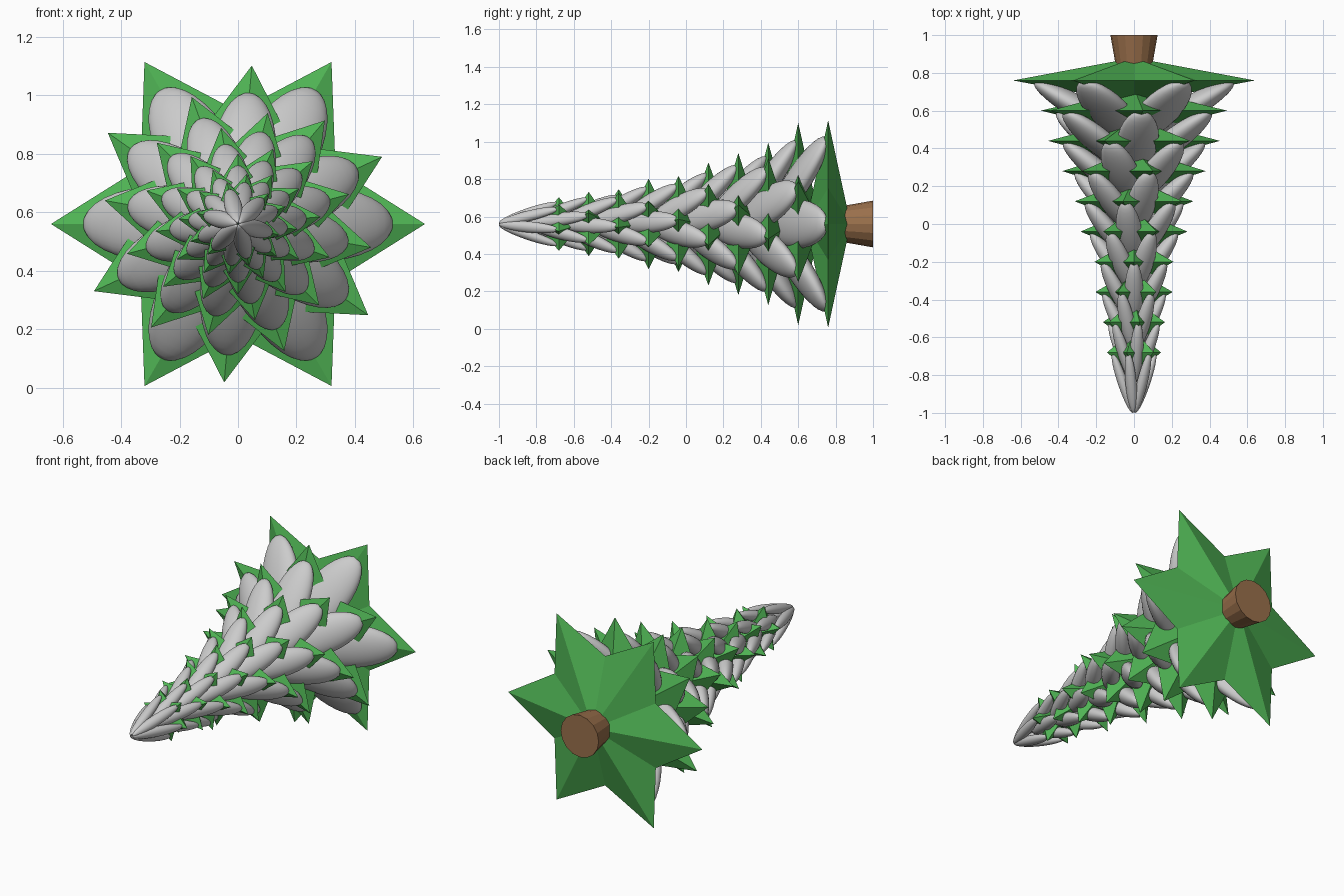
import bpy, bmesh, math
from mathutils import Matrix, Vector

if "Cube" in bpy.data.objects:
    bpy.data.objects.remove(bpy.data.objects["Cube"])

AXIS_Z = 0.56          # height of the long axis, which runs along y
TIERS, STEP, SHRINK, TWIST = 10, 0.16, 0.85, math.radians(25)


def material(name, rgb):
    m = bpy.data.materials.new(name)
    m.diffuse_color = (*rgb, 1)
    m.use_nodes = True
    m.node_tree.nodes["Principled BSDF"].inputs["Base Color"].default_value = m.diffuse_color
    return m


def add_object(name, bm, mat=None):
    bmesh.ops.recalc_face_normals(bm, faces=bm.faces)
    mesh = bpy.data.meshes.new(name)
    bm.to_mesh(mesh)
    bm.free()
    if mat:
        mesh.materials.append(mat)
    ob = bpy.data.objects.new(name, mesh)
    bpy.context.collection.objects.link(ob)
    return ob


def place(ob, tier):
    # each tier is narrower across the axis, same depth along it, and twisted
    s = SHRINK ** tier
    ob.matrix_world = (Matrix.Translation((0, 0.76 - STEP * tier, AXIS_Z))
                       @ Matrix.Rotation(-TWIST * tier, 4, 'Y')
                       @ Matrix.Diagonal((s, 1, s, 1)))


def star_mesh():
    # six-pointed star, ridged on both faces
    bm = bmesh.new()
    rim = []
    for i in range(12):
        r, a = (0.385 if i % 2 else 0.64), math.radians(30 * i)
        rim.append(bm.verts.new((r * math.cos(a), 0, r * math.sin(a))))
    for depth in (-0.12, 0.12):
        apex = bm.verts.new((0, depth, 0))
        for i in range(12):
            bm.faces.new((rim[i], rim[(i + 1) % 12], apex))
    return bm


def petals_mesh():
    # six tilted ellipsoids, one in front of each star point
    bm = bmesh.new()
    for i in range(6):
        m = (Matrix.Rotation(-math.radians(60 * i), 4, 'Y')
             @ Matrix.Translation((0.268, -0.16, 0))
             @ Matrix.Rotation(math.radians(30), 4, 'Z')
             @ Matrix.Diagonal((0.3, 0.063, 0.13, 1))
             @ Matrix.Rotation(math.radians(90), 4, 'Y'))
        bmesh.ops.create_uvsphere(bm, u_segments=32, v_segments=16, radius=1, matrix=m)
    return bm


green = material("leaf_green", (0.08, 0.46, 0.09))
brown = material("bark_brown", (0.32, 0.16, 0.07))

# leaf stars and petals
for t in range(TIERS):
    place(add_object(f"leaf_star_{t + 1}", star_mesh(), green), t)
    ob = add_object(f"petals_{t + 1}", petals_mesh())
    place(ob, t)
    ob.data.polygons.foreach_set("use_smooth", [True] * len(ob.data.polygons))

# trunk stub at the back
bm = bmesh.new()
bmesh.ops.create_cone(bm, cap_ends=True, segments=16, radius1=0.125, radius2=0.095,
                      depth=0.17, matrix=Matrix.Translation((0, 0.915, AXIS_Z))
                      @ Matrix.Rotation(math.radians(90), 4, 'X'))
add_object("trunk", bm, brown)
